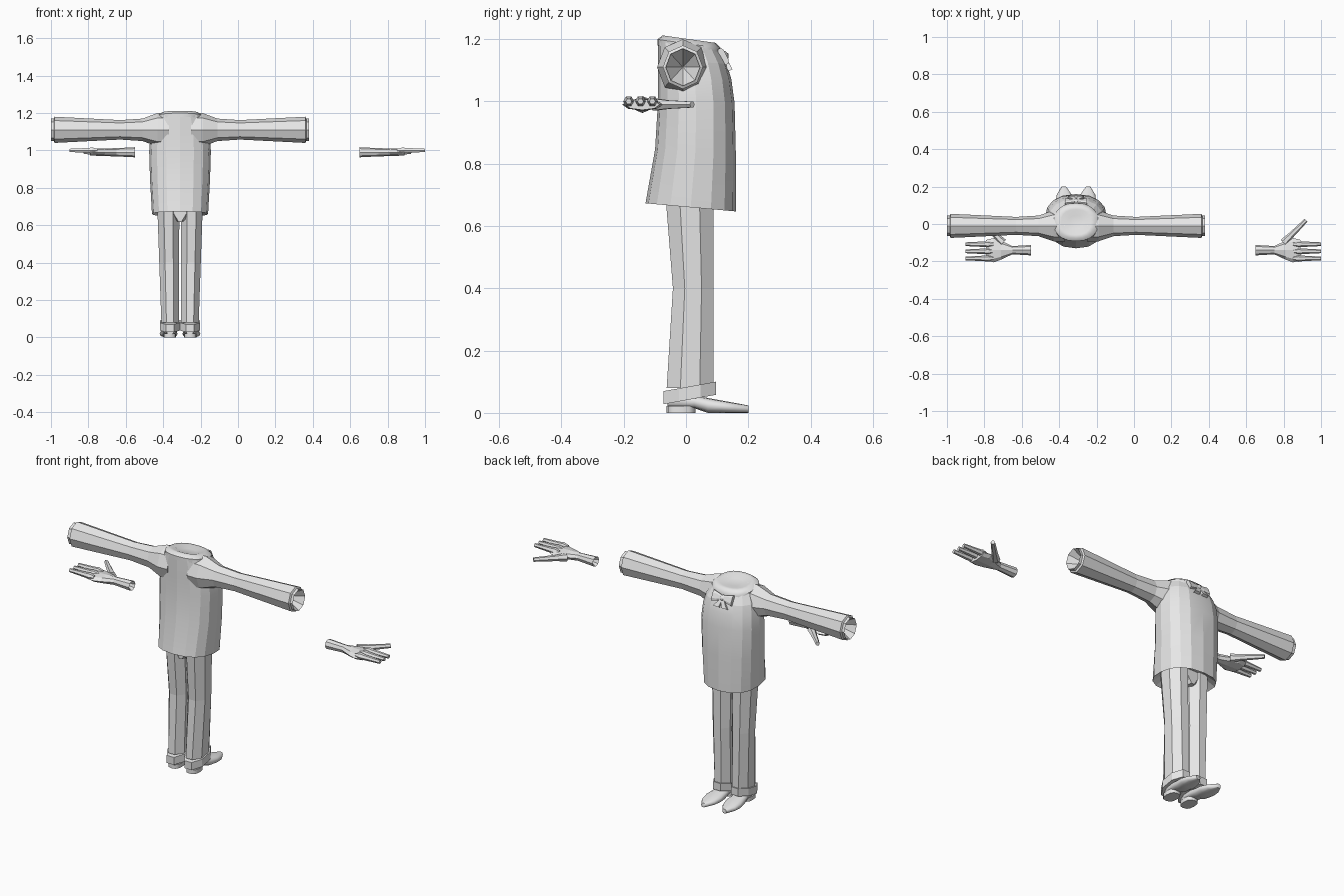
import bpy, bmesh
from math import cos, sin, pi, copysign, radians
from mathutils import Vector

cube = bpy.data.objects.get("Cube")
if cube:
    bpy.data.objects.remove(cube)

grey = bpy.data.materials.new("plain_grey")
grey.use_nodes = True
colour = (.8, .8, .8, 1)
grey.diffuse_color = colour
grey.node_tree.nodes["Principled BSDF"].inputs["Base Color"].default_value = colour

X, Y, Z = Vector((1, 0, 0)), Vector((0, 1, 0)), Vector((0, 0, 1))
centre_x = -.31          # centre line of the body
arm_y, arm_z = -.01, 1.11
hand_y, hand_z = -.14, .99


def section(centre, across, up, sides, power=2, flat=False):
    """Closed section around a centre; flat puts sides, not corners, on the axes."""
    shift = .5 if flat else 0
    scale = 1 / cos(pi / sides) if flat else 1
    points = []
    for i in range(sides):
        angle = 2 * pi * (i + shift) / sides
        c, s = cos(angle), sin(angle)
        p = copysign(abs(c) ** (2 / power), c) * scale
        q = copysign(abs(s) ** (2 / power), s) * scale
        points.append(Vector(centre) + across * p + up * q)
    return points


def upright(x, z, back, front, half_width, sides, tilt=0, power=2, flat=False):
    """Section of a standing part, given by its back and front limits."""
    depth = (front - back) / 2
    middle = (x, (front + back) / 2, z)
    return section(middle, X * half_width, (Y + Z * tilt) * depth, sides, power, flat)


def loft(name, sections, smooth_angle=0):
    """Skin a list of equal sections and cap both ends."""
    bm = bmesh.new()
    loops = [[bm.verts.new(point) for point in points] for points in sections]
    for lower, upper in zip(loops, loops[1:]):
        for i in range(len(lower)):
            bm.faces.new((lower[i - 1], lower[i], upper[i], upper[i - 1]))
    bm.faces.new(loops[0])
    bm.faces.new(loops[-1])
    bmesh.ops.recalc_face_normals(bm, faces=bm.faces)
    mesh = bpy.data.meshes.new(name)
    bm.to_mesh(mesh)
    bm.free()
    mesh.materials.append(grey)
    part = bpy.data.objects.new(name, mesh)
    bpy.context.collection.objects.link(part)
    if smooth_angle:
        bpy.ops.object.select_all(action='DESELECT')
        part.select_set(True)
        bpy.context.view_layer.objects.active = part
        bpy.ops.object.shade_smooth_by_angle(angle=radians(smooth_angle))


def jacket_section(t):
    """Jacket from the hem (t = 0) to the neck (t = 1), rounding in at the shoulders."""
    shoulder = t ** 6
    back = -.13 + .04 * sin(pi / 2 * min(1, 1.6 * t))
    front = .16 - .055 * shoulder
    half_width = .15 + .03 * t - .06 * shoulder
    tilt = -.09 * (1 - t) ** 2 - .12 * shoulder
    return upright(centre_x, .66 + .52 * t, back, front, half_width, 16, tilt, 2.4)


# Jacket body, with the hem turned inwards
hem_lining = upright(centre_x, .7, -.09, .11, .1, 16, -.09, 2.4)
loft("jacket", [hem_lining] + [jacket_section(t) for t in (0, .35, .65, .8, .9, 1)], 12)

# Collar around a shallow neck hollow
loft("collar", [upright(centre_x, z, .01 - .85 * r, .01 + .85 * r, r, 20, -.14, 2.3)
                for r, z in ((.12, 1.165), (.12, 1.185), (.1, 1.2), (.08, 1.2), (.04, 1.19))], 50)

# Hips closing the gap between the legs
loft("hips", [upright(centre_x, z, -.06, .08, r, 8, flat=True)
              for z, r in ((.62, .02), (.66, .08), (.7, .1))])

# Bow tie leaning back with the chest
lean = Vector((0, -.45, .9))
out = Vector((0, .9, .45))
bow = Vector((centre_x, .12, 1.145))
loft("bow_knot", [section(bow + X * offset, out * r, lean * r, 8)
                  for offset, r in ((-.014, .01), (0, .018), (.014, .01))], 60)

# Distance from the body centre and radius; the mouth folds back inside
sleeve_profile = ((.06, .09), (.12, .09), (.16, .075), (.2, .06), (.32, .052),
                  (.67, .07), (.675, .06), (.69, .06), (.6, .002))
shoe_widths = (.02, .035, .036, .042, .048, .04, .012)
# Distance from the wrist and half width; the wrist starts hollow
palm_profile = ((.03, .01), (0, .028), (.1, .022), (.16, .05), (.2, .065), (.24, .055))
finger_profile = ((.2, .01), (.23, .018), (.25, .015), (.35, .01))


def build_bow_side(name, s):
    loft(name + "_bow_wing",
         [section(bow + X * s * offset, out * .01, lean * h, 8, 3, True)
          for offset, h in ((0, .01), (.03, .02), (.06, .027))])
    loft(name + "_bow_tail",
         [section(bow + X * s * drop / 2 - lean * drop, X * (drop / 4 + .005), out * .007, 4, flat=True)
          for drop in (0, .05)])


def build_leg(name, s):
    loft(name + "_trouser_leg",
         [upright(centre_x + s * (.052 + .015 * z), z, back, .088, .045 + .02 * z, 8, flat=True)
          for z, back in ((.7, -.066), (.4, -.042), (.08, -.062))])
    loft(name + "_cuff",
         [upright(centre_x + s * .054, z, -.072, .096, .053, 8, .18, flat=True) for z in (.043, .085)])


def build_foot(name, s):
    """Shoe turned slightly outwards, arched behind the ball, on a separate heel."""
    x = centre_x + s * .055
    sections = []
    for i, half_width in enumerate(shoe_widths):
        t = i / (len(shoe_widths) - 1)
        y = -.06 + .26 * t
        bottom = .015 if t < .5 else 0
        top = .072 - .048 * t
        middle = (x + s * .05 * y, y, (bottom + top) / 2)
        sections.append(section(middle, X * half_width, Z * (top - bottom) / 2, 12, 2.5))
    loft(name + "_shoe", sections, 60)
    loft(name + "_heel", [upright(x, z, -.062, .03, .034, 12, power=2.6) for z in (0, .022)], 40)


def build_hand(name, s):
    """Detached hand: palm, three fingers and a thumb spread forwards."""
    wrist = Vector((.05 + s * .6, hand_y, hand_z))
    loft(name + "_hand",
         [section(wrist + X * s * d, Y * r, Z * min(r, .027 - .04 * d), 8) for d, r in palm_profile])
    for i, finger in enumerate(("outer", "middle", "inner")):
        root = wrist + Y * (i * .038 - .044) + Z * .01
        loft(f"{name}_{finger}_finger",
             [section(root + X * s * d, Y * r, Z * r, 6) for d, r in finger_profile])
    start = wrist + Vector((s * .15, .04, 0))
    way = Vector((s * .08, .08, 0))
    across = Vector((-s, 1, 0)).normalized()
    loft(name + "_thumb",
         [section(start + way * t, across * r, Z * r, 6) for t, r in ((0, .022), (.5, .016), (1.5, .011))])


for name, s in (("left", 1), ("right", -1)):
    build_bow_side(name, s)
    loft(name + "_sleeve",
         [section((centre_x + s * d, arm_y, arm_z), Y * r * .92, Z * r, 8) for d, r in sleeve_profile])
    build_leg(name, s)
    build_foot(name, s)
    build_hand(name, s)
